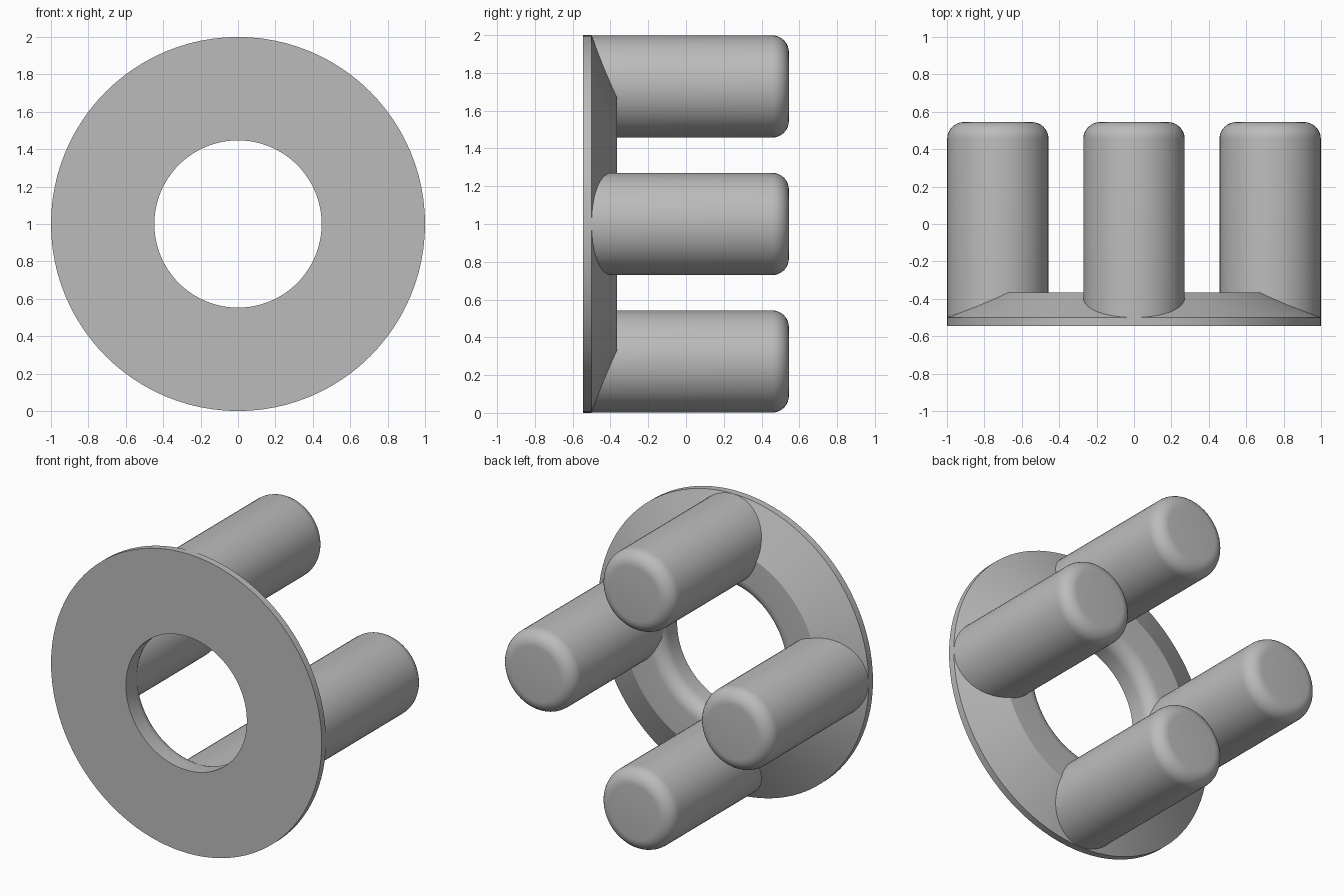
import bpy
import bmesh
from math import cos, sin, pi, radians
from mathutils import Matrix, Vector

if "Cube" in bpy.data.objects:
    bpy.data.objects.remove(bpy.data.objects["Cube"], do_unlink=True)

# One plain grey for the whole model
GREY = (0.5, 0.5, 0.5, 1.0)
grey = bpy.data.materials.new("plain_grey")
grey.use_nodes = True
grey.diffuse_color = GREY
grey.node_tree.nodes["Principled BSDF"].inputs["Base Color"].default_value = GREY

FRONT, BACK = -0.545, 0.545
FILLET = 0.09
AXIS_HEIGHT = 1.0


def fillet(radius, y, turn, steps=8):
    """Quarter round as (radius, y) points, from the side wall to the end face."""
    return [(radius + turn * FILLET * cos(a), y + FILLET * sin(a))
            for a in (pi / 2 * i / steps for i in range(steps + 1))]


def lathe(name, profile, location, segments, closed):
    """Revolve a (radius, y) profile about the y axis."""
    bm = bmesh.new()
    verts = [bm.verts.new((r, y, 0)) for r, y in profile]
    pairs = list(zip(verts, verts[1:]))
    if closed:
        pairs.append((verts[-1], verts[0]))
    edges = [bm.edges.new(pair) for pair in pairs]
    bmesh.ops.spin(bm, geom=verts + edges, cent=(0, 0, 0), axis=(0, 1, 0),
                   angle=2 * pi, steps=segments, use_merge=True)
    bmesh.ops.remove_doubles(bm, verts=bm.verts, dist=1e-5)
    if not closed:
        bmesh.ops.holes_fill(bm, edges=[e for e in bm.edges if e.is_boundary], sides=0)
    bmesh.ops.recalc_face_normals(bm, faces=bm.faces)
    mesh = bpy.data.meshes.new(name)
    bm.to_mesh(mesh)
    bm.free()
    mesh.materials.append(grey)
    obj = bpy.data.objects.new(name, mesh)
    obj.location = location
    bpy.context.collection.objects.link(obj)
    bpy.ops.object.select_all(action="DESELECT")
    obj.select_set(True)
    bpy.context.view_layer.objects.active = obj
    bpy.ops.object.shade_smooth_by_angle(angle=radians(25))
    return obj


# Flange ring: thin rim, conical back, flat land and rounded bore edge
HOLE, LAND_Y = 0.447, -0.365
ring_profile = [(HOLE, FRONT), (1.0, FRONT), (1.0, -0.5), (0.72, LAND_Y)]
ring_profile += reversed(fillet(HOLE + FILLET, LAND_Y - FILLET, -1))
lathe("flange_ring", ring_profile, (0, 0, AXIS_HEIGHT), 96, True)

# Four pegs with rounded ends, rooted inside the ring
PEG_RADIUS, PEG_OFFSET = 0.271, 0.728
peg_profile = [(PEG_RADIUS, -0.5)] + fillet(PEG_RADIUS - FILLET, BACK - FILLET, 1)
centre = Vector((0, 0, AXIS_HEIGHT))
for i, side in enumerate(("top", "left", "bottom", "right")):
    offset = Matrix.Rotation(i * pi / 2, 3, "Y") @ Vector((0, 0, PEG_OFFSET))
    lathe(side + "_peg", peg_profile, centre + offset, 48, False)
